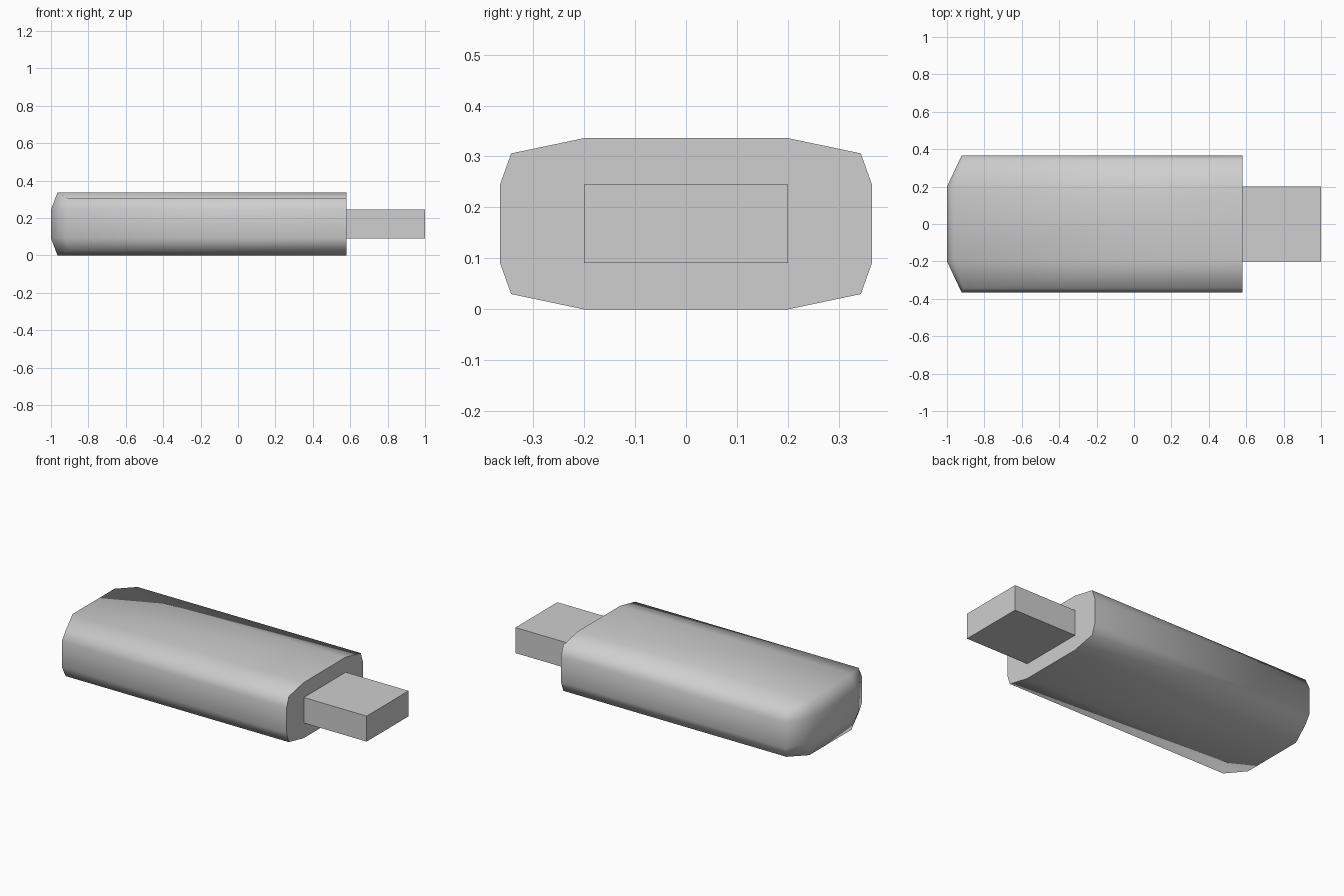
import bpy, bmesh, math

cube = bpy.data.objects.get("Cube")
if cube:
    bpy.data.objects.remove(cube, do_unlink=True)

# One grey for the whole model
grey = bpy.data.materials.new("light_grey")
grey.use_nodes = True
colour = (0.62, 0.62, 0.62, 1)
grey.diffuse_color = colour
grey.node_tree.nodes["Principled BSDF"].inputs["Base Color"].default_value = colour

MID = 0.168           # height of the centre line
RIM = 0.58            # where the body meets the connector
FLAT_Y, FLAT_Z = 0.2, 0.077


def finish(name, bm):
    bmesh.ops.recalc_face_normals(bm, faces=bm.faces)
    mesh = bpy.data.meshes.new(name)
    bm.to_mesh(mesh)
    bm.free()
    mesh.materials.append(grey)
    obj = bpy.data.objects.new(name, mesh)
    bpy.context.collection.objects.link(obj)
    return obj


# Body: twelve-sided section, closed by a faceted nose at -x
# Each quarter is (nose x, y, z from centre): side, corner, top
quarter = [(-0.922, 0.365, FLAT_Z), (-0.912, 0.343, 0.138), (-0.965, FLAT_Y, MID)]
section = []
for sy, sz in ((1, 1), (-1, 1), (-1, -1), (1, -1)):
    points = quarter if sy * sz > 0 else quarter[::-1]
    section += [(x, sy * y, MID + sz * z) for x, y, z in points]

bm = bmesh.new()
rim = [bm.verts.new((RIM, y, z)) for x, y, z in section]
nose = [bm.verts.new(p) for p in section]
cap = [bm.verts.new((-1, sy * FLAT_Y, MID + sz * FLAT_Z))
       for sy, sz in ((1, 1), (-1, 1), (-1, -1), (1, -1))]
count = len(section)
for i in range(count):
    j = (i + 1) % count
    bm.faces.new((rim[i], rim[j], nose[j], nose[i]))
for q in range(4):
    a, n = 3 * q, (q + 1) % 4
    bm.faces.new((cap[q], nose[a], nose[a + 1], nose[a + 2]))
    bm.faces.new((cap[q], nose[a + 2], nose[(a + 3) % count], cap[n]))
bm.faces.new(cap)
bm.faces.new(rim)
body = finish("body", bm)

# Smooth sides with a crisp rim
bpy.ops.object.select_all(action="DESELECT")
body.select_set(True)
bpy.context.view_layer.objects.active = body
bpy.ops.object.shade_smooth_by_angle(angle=math.radians(80))

# Connector: plain flat-sided plug
bm = bmesh.new()
bmesh.ops.create_cube(bm, size=1)
for v in bm.verts:
    v.co.x = 1 if v.co.x > 0 else RIM
    v.co.y *= 2 * FLAT_Y
    v.co.z = MID + v.co.z * 2 * FLAT_Z
finish("connector", bm)
